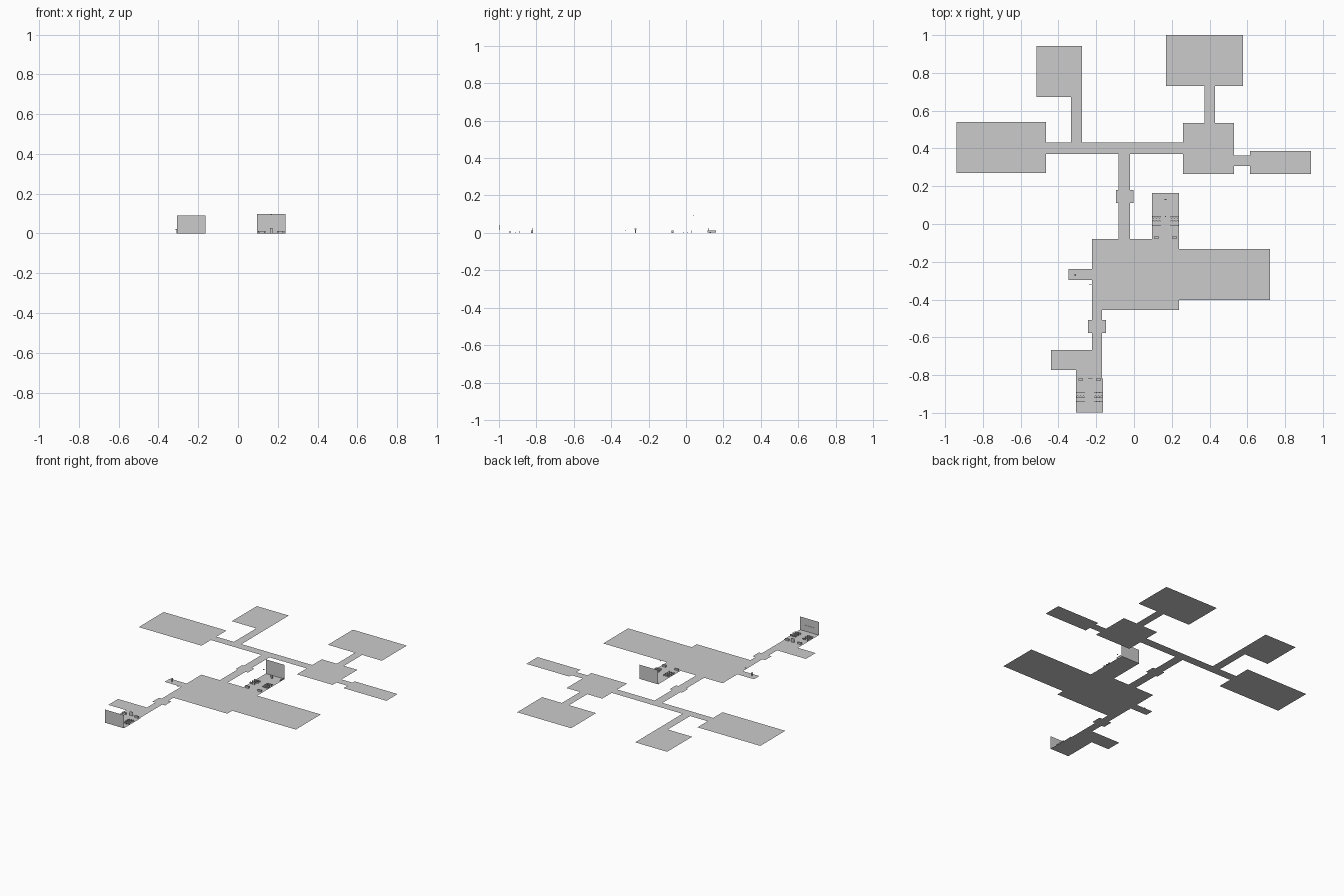
import bpy, bmesh


def finish(name, bm):
    mesh = bpy.data.meshes.new(name)
    bm.to_mesh(mesh)
    bm.free()
    obj = bpy.data.objects.new(name, mesh)
    bpy.context.collection.objects.link(obj)
    return obj


def sheet(name, points):
    bm = bmesh.new()
    bm.faces.new([bm.verts.new(p) for p in points])
    return finish(name, bm)


def floor(name, x0, x1, y0, y1):
    return sheet(name, [(x0, y0, 0), (x1, y0, 0), (x1, y1, 0), (x0, y1, 0)])


def wall(name, x0, x1, y, z0, z1):
    return sheet(name, [(x0, y, z0), (x1, y, z0), (x1, y, z1), (x0, y, z1)])


def add_box(bm, center, size):
    for v in bmesh.ops.create_cube(bm, size=1)["verts"]:
        v.co = [c + s * k for c, s, k in zip(center, size, v.co)]


def boxes(name, parts):
    bm = bmesh.new()
    for center, size in parts:
        add_box(bm, center, size)
    return finish(name, bm)


# Floors of the rooms and corridors: x0, x1, y0, y1
floors = {
    "northwest_room": (-0.517, -0.275, 0.672, 0.942),
    "northwest_corridor": (-0.333, -0.275, 0.431, 0.672),
    "west_room": (-0.94, -0.465, 0.27, 0.54),
    "cross_corridor": (-0.465, 0.26, 0.371, 0.431),
    "east_lobby": (0.26, 0.53, 0.265, 0.534),
    "north_corridor": (0.373, 0.428, 0.73, 0.534),
    "northeast_room": (0.169, 0.577, 0.73, 1.0),
    "east_passage": (0.53, 0.613, 0.307, 0.362),
    "east_room": (0.613, 0.937, 0.265, 0.386),
    "middle_corridor_north": (-0.082, -0.022, 0.18, 0.371),
    "middle_doorway": (-0.095, -0.003, 0.112, 0.18),
    "middle_corridor_south": (-0.082, -0.022, -0.079, 0.112),
    "classroom_floor_north": (0.096, 0.238, -0.079, 0.164),
    "main_hall": (-0.222, 0.238, -0.455, -0.079),
    "east_wing": (0.238, 0.719, -0.402, -0.132),
    "small_west_room": (-0.348, -0.222, -0.296, -0.238),
    "south_corridor_upper": (-0.222, -0.169, -0.508, -0.455),
    "south_doorway": (-0.243, -0.148, -0.577, -0.508),
    "south_corridor_lower": (-0.222, -0.169, -0.772, -0.577),
    "southwest_room": (-0.44, -0.222, -0.772, -0.667),
    "south_entry": (-0.306, -0.169, -0.819, -0.772),
    "classroom_floor_south": (-0.306, -0.164, -0.998, -0.819),
}
for name, (x0, x1, y0, y1) in floors.items():
    floor(name, x0, x1, min(y0, y1), max(y0, y1))


def desk(name, x, y, facing):
    # table top and legs, with a chair behind
    parts = [((x, y, 0.0095), (0.012, 0.007, 0.001))]
    for sx in (-1, 1):
        for sy in (-1, 1):
            parts.append(((x + sx * 0.0052, y + sy * 0.0028, 0.0045), (0.001, 0.001, 0.009)))
            parts.append(((x + sx * 0.0025, y - facing * 0.005 + sy * 0.002, 0.0025),
                          (0.0008, 0.0008, 0.005)))
    parts.append(((x, y - facing * 0.005, 0.0055), (0.006, 0.005, 0.001)))
    parts.append(((x, y - facing * 0.0075, 0.0085), (0.006, 0.0008, 0.006)))
    boxes(name, parts)


def cabinet(name, x, y):
    boxes(name, [((x, y, 0.006), (0.026, 0.011, 0.012))])


# Two classrooms: centre x, front wall y, wall height, desk rows, cabinet y, facing
rooms = [("north", 0.167, 0.164, 0.097, (0.038, 0.016, -0.008), -0.072, 1),
         ("south", -0.235, -0.998, 0.09, (-0.94, -0.917, -0.892), -0.824, -1)]
for label, cx, wy, height, rows, cab_y, facing in rooms:
    wall("front_wall_" + label, cx - 0.071, cx + 0.071, wy, 0, height)
    for side in (-1, 1):
        for col in range(3):
            for r, y in enumerate(rows):
                desk(f"desk_{label}_{side}_{col}_{r}", cx + side * (0.032 + 0.016 * col), y, facing)
        cabinet(f"cabinet_{label}_{side}", cx + side * 0.047, cab_y)

# Lectern, side board and ceiling projector of the north classroom
boxes("lectern", [((0.167, 0.13, 0.007), (0.012, 0.007, 0.014)),
                  ((0.167, 0.122, 0.019), (0.014, 0.001, 0.015))])
sheet("side_rail", [(0.238, 0.115, 0.003), (0.238, 0.16, 0.003),
                    (0.238, 0.16, 0.012), (0.238, 0.115, 0.012)])
boxes("projector", [((0.167, 0.04, 0.094), (0.006, 0.006, 0.003))])

# Board and door of the south classroom
boxes("board", [((-0.235, -0.9965, 0.028), (0.07, 0.002, 0.026))])
boxes("classroom_door", [((-0.232, -0.82, 0.0135), (0.025, 0.002, 0.027))])

# Pedestal in the small west room and the nearby open door
boxes("pedestal", [((-0.31, -0.27, 0.009), (0.003, 0.003, 0.018)),
                   ((-0.31, -0.27, 0.02), (0.008, 0.013, 0.006))])
boxes("hall_door", [((-0.23, -0.322, 0.0125), (0.014, 0.001, 0.004))])
